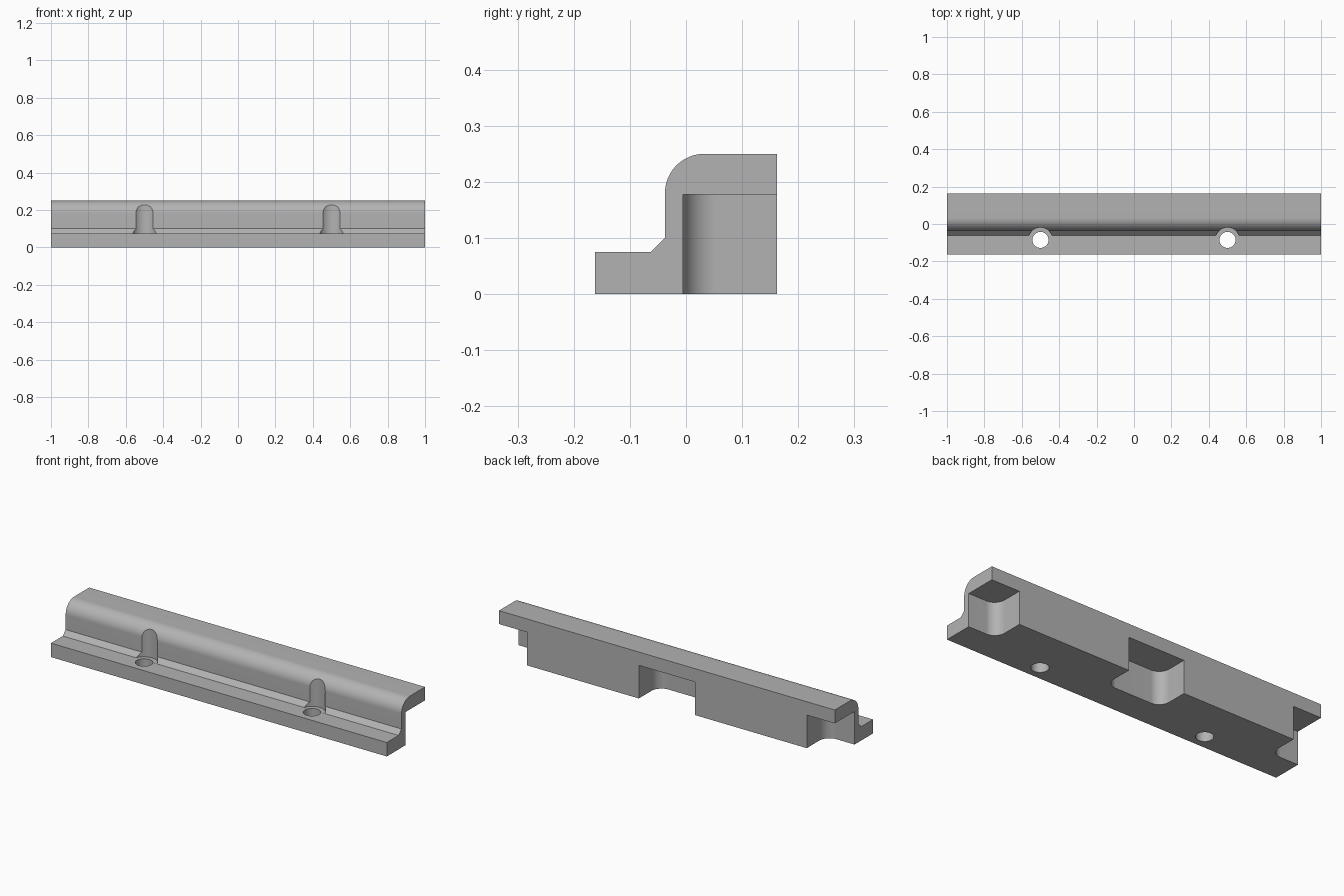
import bpy, bmesh
from math import sin, cos, pi, radians

cube = bpy.data.objects.get("Cube")
if cube:
    bpy.data.objects.remove(cube, do_unlink=True)

grey = bpy.data.materials.new("light grey")
grey.use_nodes = True
colour = (0.45, 0.45, 0.45, 1)
grey.diffuse_color = colour
grey.node_tree.nodes["Principled BSDF"].inputs["Base Color"].default_value = colour


def arc(cx, cy, r, start, end, steps=20):
    """Points along a circular arc, angles in degrees."""
    angles = [radians(start + (end - start) * i / steps) for i in range(steps + 1)]
    return [(cx + r * cos(a), cy + r * sin(a)) for a in angles]


def prism(name, points, offset):
    """Solid made by sweeping a closed loop of 3D points by an offset."""
    bm = bmesh.new()
    face = bm.faces.new([bm.verts.new(p) for p in points])
    swept = bmesh.ops.extrude_face_region(bm, geom=[face])["geom"]
    bmesh.ops.translate(bm, vec=offset,
                        verts=[v for v in swept if isinstance(v, bmesh.types.BMVert)])
    bmesh.ops.recalc_face_normals(bm, faces=bm.faces)
    mesh = bpy.data.meshes.new(name)
    bm.to_mesh(mesh)
    bm.free()
    mesh.materials.append(grey)
    obj = bpy.data.objects.new(name, mesh)
    bpy.context.collection.objects.link(obj)
    return obj


def upright(name, outline, bottom, top):
    return prism(name, [(x, y, bottom) for x, y in outline], (0, 0, top - bottom))


# Rail: stepped side profile with a rounded front shoulder and chamfered step
BACK, ROUND = 0.1625, 0.07
profile = [(-BACK, 0), (BACK, 0), (BACK, 0.25)]
profile += arc(-0.0375 + ROUND, 0.25 - ROUND, ROUND, 90, 180)
profile += [(-0.0375, 0.1), (-0.0625, 0.075), (-BACK, 0.075)]
rail = prism("rail", [(-1, y, z) for y, z in profile], (2, 0, 0))

cutters = []

# Back pockets: round-cornered, whole in the middle and halved at each end
HALF, FRONT, CORNER = 0.167, -0.005, 0.06
for x in (-1, 0, 1):
    outline = [(x + HALF, 0.3), (x - HALF, 0.3)]
    outline += arc(x - HALF + CORNER, FRONT + CORNER, CORNER, 180, 270)
    outline += arc(x + HALF - CORNER, FRONT + CORNER, CORNER, 270, 360)
    cutters.append(upright("pocket_cutter", outline, -0.1, 0.178))

# Screw holes through the ledge, with head clearance cut up the front wall
for x in (-0.5, 0.5):
    cutters.append(upright("screw_hole_cutter",
                           arc(x, -0.085, 0.043, 0, 360, 48)[:-1], -0.1, 0.4))
    cutters.append(upright("screw_head_cutter",
                           arc(x, -0.085, 0.066, 0, 360, 64)[:-1], 0.0752, 0.4))

bpy.ops.object.select_all(action="DESELECT")
bpy.context.view_layer.objects.active = rail
rail.select_set(True)
for cutter in cutters:
    cutter.hide_render = True
    cut = rail.modifiers.new("cut", "BOOLEAN")
    cut.operation = "DIFFERENCE"
    cut.solver = "EXACT"
    cut.object = cutter
    bpy.ops.object.modifier_apply(modifier=cut.name)
    bpy.data.objects.remove(cutter, do_unlink=True)

bpy.ops.object.shade_smooth_by_angle(angle=radians(25))
